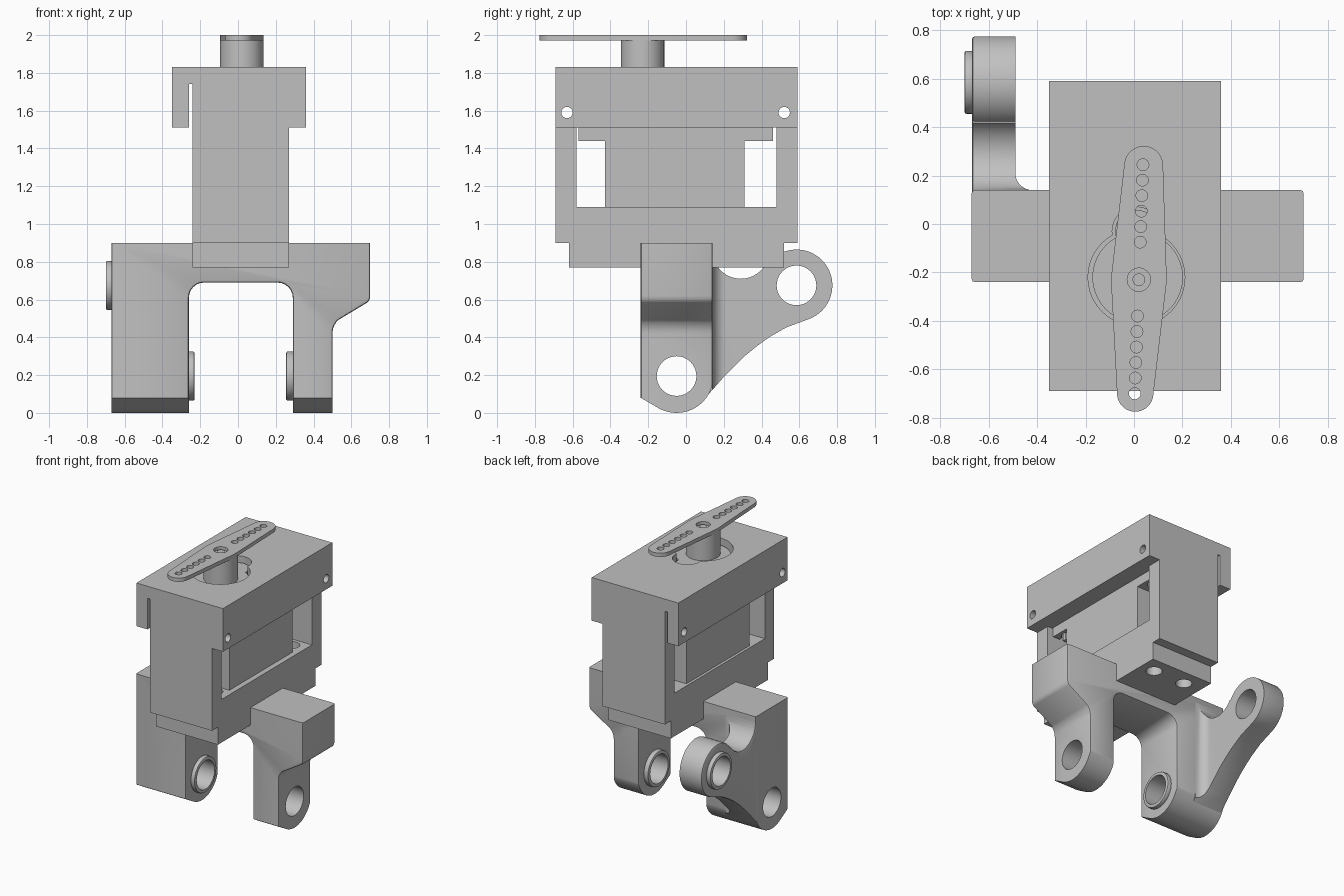
import bpy
import bmesh
from math import cos, sin, radians, pi
from mathutils import Vector
from mathutils.geometry import convex_hull_2d

if "Cube" in bpy.data.objects:
    bpy.data.objects.remove(bpy.data.objects["Cube"], do_unlink=True)

grey = bpy.data.materials.new("plain_grey")
grey.use_nodes = True
grey.diffuse_color = (0.53, 0.53, 0.53, 1)
grey.node_tree.nodes["Principled BSDF"].inputs["Base Color"].default_value = (0.53, 0.53, 0.53, 1)

AXES = {"x": lambda u, v, t: (t, u, v),
        "y": lambda u, v, t: (u, t, v),
        "z": lambda u, v, t: (u, v, t)}


def arc(cu, cv, r, a, b, n=16):
    """Points on an arc from angle a to b in degrees."""
    steps = [radians(a + (b - a) * i / n) for i in range(n + 1)]
    return [(cu + r * cos(s), cv + r * sin(s)) for s in steps]


def circle(cu, cv, r, n=40):
    return arc(cu, cv, r, 0, 360, n)[:-1]


def rect(u0, u1, v0, v1):
    return [(u0, v0), (u1, v0), (u1, v1), (u0, v1)]


def prism(name, points, axis, a, b, bevel=0):
    """Extrude a flat profile along an axis, optionally rounding the cap rims."""
    place = AXES[axis]
    bm = bmesh.new()
    low = [bm.verts.new(place(u, v, a)) for u, v in points]
    high = [bm.verts.new(place(u, v, b)) for u, v in points]
    caps = [bm.faces.new(low), bm.faces.new(high)]
    n = len(points)
    for i in range(n):
        j = (i + 1) % n
        bm.faces.new((low[i], low[j], high[j], high[i]))
    bmesh.ops.recalc_face_normals(bm, faces=bm.faces)
    if bevel:
        rims = list({e for f in caps for e in f.edges})
        bmesh.ops.bevel(bm, geom=rims, offset=bevel, segments=2, profile=0.5, affect='EDGES')
    mesh = bpy.data.meshes.new(name)
    bm.to_mesh(mesh)
    bm.free()
    mesh.materials.append(grey)
    obj = bpy.data.objects.new(name, mesh)
    bpy.context.scene.collection.objects.link(obj)
    return obj


def combine(obj, tools, operation='DIFFERENCE'):
    """Apply booleans and remove the tool objects."""
    for tool in tools:
        mod = obj.modifiers.new("boolean", 'BOOLEAN')
        mod.operation = operation
        mod.solver = 'EXACT'
        mod.object = tool
        bpy.context.view_layer.update()
        graph = bpy.context.evaluated_depsgraph_get()
        mesh = bpy.data.meshes.new_from_object(obj.evaluated_get(graph))
        obj.modifiers.clear()
        obj.data = mesh
        bpy.data.objects.remove(tool, do_unlink=True)
    return obj


def drill(axis, u, v, r, a, b):
    return prism("cutter", circle(u, v, r), axis, a, b)


def collar(name, x0, x1, y, z):
    ring = prism(name, circle(y, z, 0.13), "x", x0, x1, 0.008)
    return combine(ring, [drill("x", y, z, 0.105, -1, 1)])


# Two-legged bracket: front outline trimmed by its side outline
LEG = (-0.05, 0.195)
outline = [(-0.67, 1), (-0.67, -0.1), (-0.26, -0.1)]
outline += arc(-0.18, 0.61, 0.08, 180, 90, 6) + arc(0.21, 0.61, 0.08, 90, 0, 6)
outline += [(0.29, -0.1), (0.5, -0.1)]
outline += arc(0.60, 0.42, 0.10, 180, 135, 5)
outline += arc(0.65, 0.62, 0.05, -45, 0, 3) + [(0.70, 1)]
bracket = prism("leg_bracket", outline, "y", -0.24, 0.14, 0.012)
side = [(-0.3, 0.9), (-0.3, 0.116), (-0.24, 0.08)] + arc(*LEG, 0.195, 240, 360, 20)
side += [(0.145, 0.9)]
combine(bracket, [prism("cutter", side, "x", -1, 1)], 'INTERSECT')
combine(bracket, [drill("x", *LEG, 0.105, -1, 1)])
collar("right_leg_collar", -0.27, -0.23, *LEG)
collar("left_leg_collar", 0.255, 0.30, *LEG)

# Rear arm with a filleted root
EYE = (0.585, 0.675)
arm_side = [(0.09, 0.065), (0.2, 0.19), (0.31, 0.30), (0.38, 0.357), (0.44, 0.40), (0.53, 0.452)]
arm_side += arc(*EYE, 0.19, -72, 148, 32) + arc(0.29, 0.86, 0.15, -32, -180, 20)
arm_side += [(0.09, 0.86)]
arm = prism("rear_arm", arm_side, "x", -0.669, -0.38, 0.012)
plan = [(-0.8, 0), (-0.42, 0)] + arc(-0.42, 0.21, 0.07, 270, 180, 8)
plan += [(-0.49, 0.9), (-0.8, 0.9)]
combine(arm, [prism("cutter", plan, "z", -0.1, 1)], 'INTERSECT')
combine(arm, [drill("x", *EYE, 0.105, -1, 1)])
collar("arm_collar", -0.70, -0.66, *EYE)

# Motor housing: a frame open on both sides and at the top
SCREWS = [(x, y) for x in (-0.10, 0.16) for y in (-0.50, 0.40)]
frame = [(-0.69, 1.51), (-0.69, 0.9), (-0.62, 0.9), (-0.62, 0.77), (0.52, 0.77), (0.52, 0.9),
         (0.59, 0.9), (0.59, 1.51), (0.48, 1.51), (0.48, 1.09), (-0.58, 1.09), (-0.58, 1.51)]
housing = prism("motor_housing", frame, "x", -0.24, 0.27)
combine(housing, [drill("z", x, y, 0.055, 0.5, 1.3) for x, y in SCREWS])

# Housing cap with a hanging flap, side pin holes and a shaft opening
SHAFT = (0.02, -0.23)
cap_outline = [(-0.35, 1.83), (-0.35, 1.51), (-0.26, 1.51), (-0.26, 1.74), (-0.24, 1.74),
               (-0.24, 1.51), (0.36, 1.51), (0.36, 1.83)]
cap = prism("housing_cap", cap_outline, "y", -0.69, 0.59)
combine(cap, [drill("x", y, 1.59, 0.03, -1, 1) for y in (-0.63, 0.52)]
        + [drill("z", 0.01, -0.22, 0.2, 1.68, 2), drill("z", 0.01, -0.03, 0.1, 1.68, 2)])

# Motor body, slotted flange and gear cover
prism("motor_body", rect(-0.22, 0.23, -0.43, 0.31), "z", 1.08, 1.52)
flange = prism("motor_flange", rect(-0.22, 0.23, -0.57, 0.46), "z", 1.44, 1.512)
slots = [drill("z", x, y, 0.045, 1.3, 1.505) for x, y in SCREWS]
for x, y in SCREWS:
    y_end = -0.7 if y < 0 else 0.6
    slots.append(prism("cutter", rect(x - 0.015, x + 0.015, min(y, y_end), max(y, y_end)),
                       "z", 1.3, 1.505))
combine(flange, slots)
prism("gear_cover", circle(0.015, -0.22, 0.187), "z", 1.66, 1.785)
prism("small_gear_cover", circle(0.01, -0.03, 0.088), "z", 1.66, 1.785)

# Output shaft, horn and screw
prism("output_shaft", circle(*SHAFT, 0.115), "z", 1.7, 1.976)
cloud = [Vector(p) for p in circle(0.04, 0.242, 0.08) + circle(*SHAFT, 0.115)
         + circle(0.005, -0.70, 0.075)]
hull = [tuple(cloud[i]) for i in convex_hull_2d(cloud)]
horn = prism("servo_horn", hull, "z", 1.972, 2.0)
holes = [drill("z", *SHAFT, 0.048, 1.9, 2.1)]
for start in (-0.70, -0.075):
    for i in range(6):
        y = start + 0.064 * i
        holes.append(drill("z", SHAFT[0] + 0.036 * (y - SHAFT[1]), y, 0.024, 1.9, 2.1))
combine(horn, holes)
prism("horn_screw", circle(*SHAFT, 0.026), "z", 1.96, 1.988)

# Smooth curved surfaces and keep edges crisp
bpy.ops.object.select_all(action='DESELECT')
for obj in bpy.context.scene.objects:
    if obj.type == 'MESH':
        obj.select_set(True)
        bpy.context.view_layer.objects.active = obj
bpy.ops.object.shade_smooth_by_angle(angle=pi / 6)
